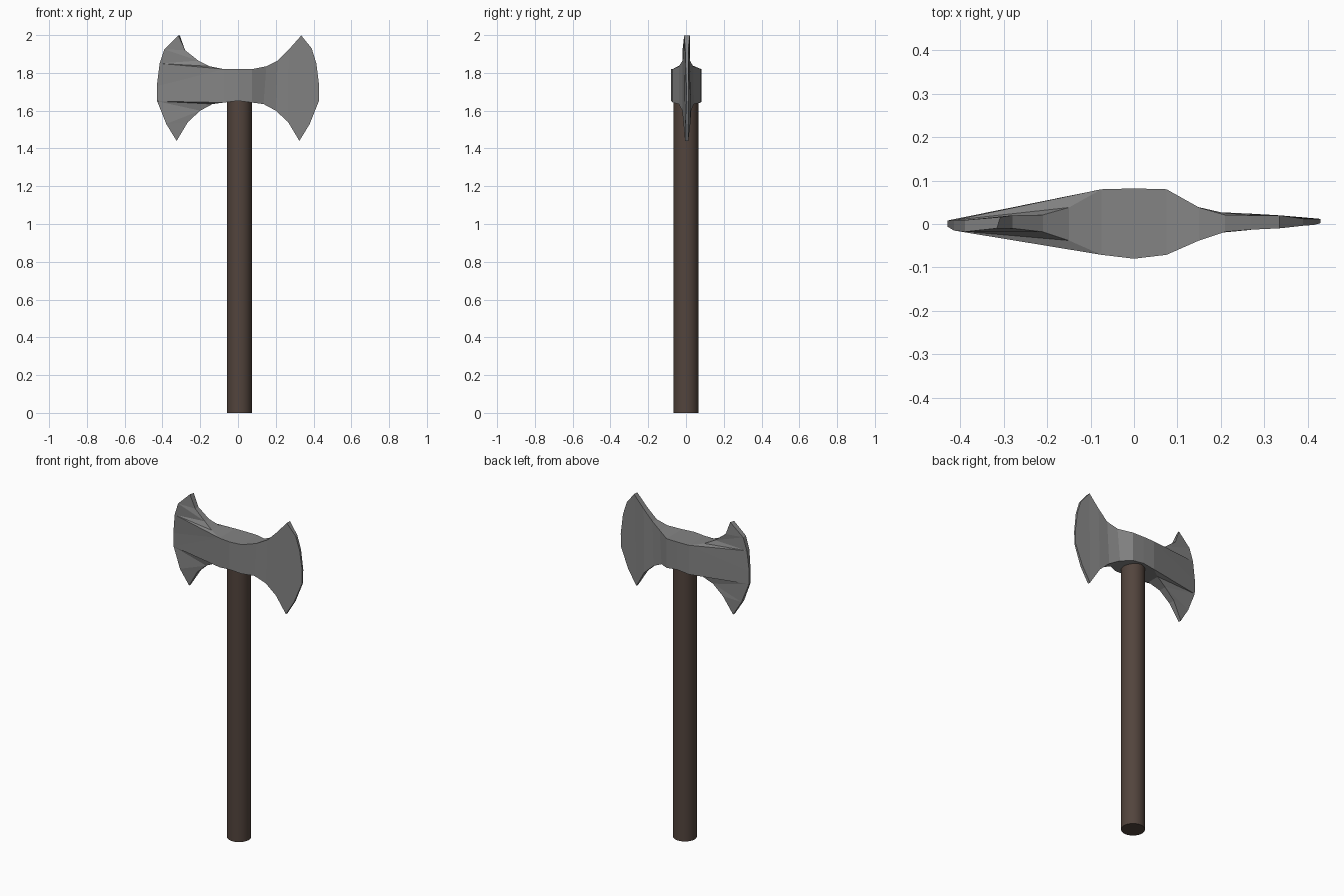
import bpy, bmesh

if "Cube" in bpy.data.objects:
    bpy.data.objects.remove(bpy.data.objects["Cube"])


def material(name, rgb):
    m = bpy.data.materials.new(name)
    m.diffuse_color = (*rgb, 1)
    m.use_nodes = True
    m.node_tree.nodes["Principled BSDF"].inputs["Base Color"].default_value = m.diffuse_color
    return m


steel = material("grey steel", (0.23, 0.23, 0.23))
wood = material("dark brown wood", (0.085, 0.058, 0.046))

# Handle: plain round shaft whose top is buried in the head
bpy.ops.mesh.primitive_cylinder_add(vertices=32, radius=0.066, depth=1.70,
                                    location=(0.007, 0, 0.85))
handle = bpy.context.object
handle.name = "handle"
handle.data.materials.append(wood)
bpy.ops.object.shade_smooth_by_angle()

# Head outline on the right half: x, z, front y, back y
top = [(0, 1.82, -0.08, 0.082), (0.075, 1.82, -0.071, 0.08),
       (0.15, 1.835, -0.038, 0.038), (0.21, 1.865, -0.018, 0.021),
       (0.27, 1.925, -0.013, 0.02), (0.335, 1.998, -0.01, 0.02)]
edge = [(0.39, 1.93, -0.004, 0.012), (0.415, 1.85, -0.002, 0.012),
        (0.43, 1.73, 0.002, 0.012), (0.428, 1.65, 0.002, 0.012),
        (0.38, 1.53, -0.004, 0.012)]
bottom = [(0, 1.652, -0.08, 0.082), (0.075, 1.643, -0.071, 0.08),
          (0.135, 1.635, -0.038, 0.042), (0.20, 1.60, -0.02, 0.027),
          (0.265, 1.54, -0.014, 0.024), (0.325, 1.44, -0.005, 0.012)]

bm = bmesh.new()


def pair(x, z, yf, yb):
    return bm.verts.new((x, yf, z)), bm.verts.new((x, yb, z))


def both(*pts):
    """Matching front and back face through the given outline pairs."""
    bm.faces.new([p[0] for p in pts])
    bm.faces.new([p[1] for p in reversed(pts)])


def rim(path):
    for a, b in zip(path, path[1:]):
        bm.faces.new((a[0], b[0], b[1], a[1]))


# Right blade: strips between top and bottom outline, then the cutting edge
T = [pair(*p) for p in top]
B = [pair(*p) for p in bottom]
E = [pair(*p) for p in edge]
for i in range(5):
    both(T[i], T[i + 1], B[i + 1], B[i])
both(T[5], *E, B[5])
rim(T + E + B[::-1])

# Left blade: fanned faces that run from the thick socket to the edge
lt = [T[0]] + [pair(-p[0], p[1], p[2], p[3]) for p in top[1:4]]
lt += [pair(-0.28, 1.92, -0.01, 0.02), pair(-0.308, 1.998, -0.01, 0.016)]
lt[5][0].co.x = -0.316
lb = [B[0]] + [pair(-p[0], p[1], p[2], p[3]) for p in bottom[1:]]
le = [pair(-0.39, 1.925, -0.018, 0.009), pair(-0.415, 1.85, -0.015, 0.009),
      pair(-0.43, 1.73, -0.006, 0.008), pair(-0.428, 1.65, -0.006, 0.008),
      pair(-0.38, 1.53, -0.014, 0.010)]
both(lt[0], lb[0], lb[1], lt[1])
for tri in [(lt[1], lb[1], le[3]), (lt[1], le[3], le[2]), (lt[1], le[2], le[1]),
            (lt[1], le[1], lt[2]), (lt[2], le[1], lt[3]), (lt[3], le[1], le[0]),
            (lt[3], le[0], lt[4]), (lt[4], le[0], lt[5]),
            (lb[1], lb[2], le[3]), (lb[2], lb[3], le[3]), (lb[3], le[4], le[3]),
            (lb[3], lb[4], le[4]), (lb[4], lb[5], le[4])]:
    both(*tri)
rim(lt + le + lb[::-1])

bmesh.ops.recalc_face_normals(bm, faces=bm.faces)
mesh = bpy.data.meshes.new("axe_head")
bm.to_mesh(mesh)
bm.free()
mesh.materials.append(steel)
head = bpy.data.objects.new("axe_head", mesh)
bpy.context.collection.objects.link(head)
